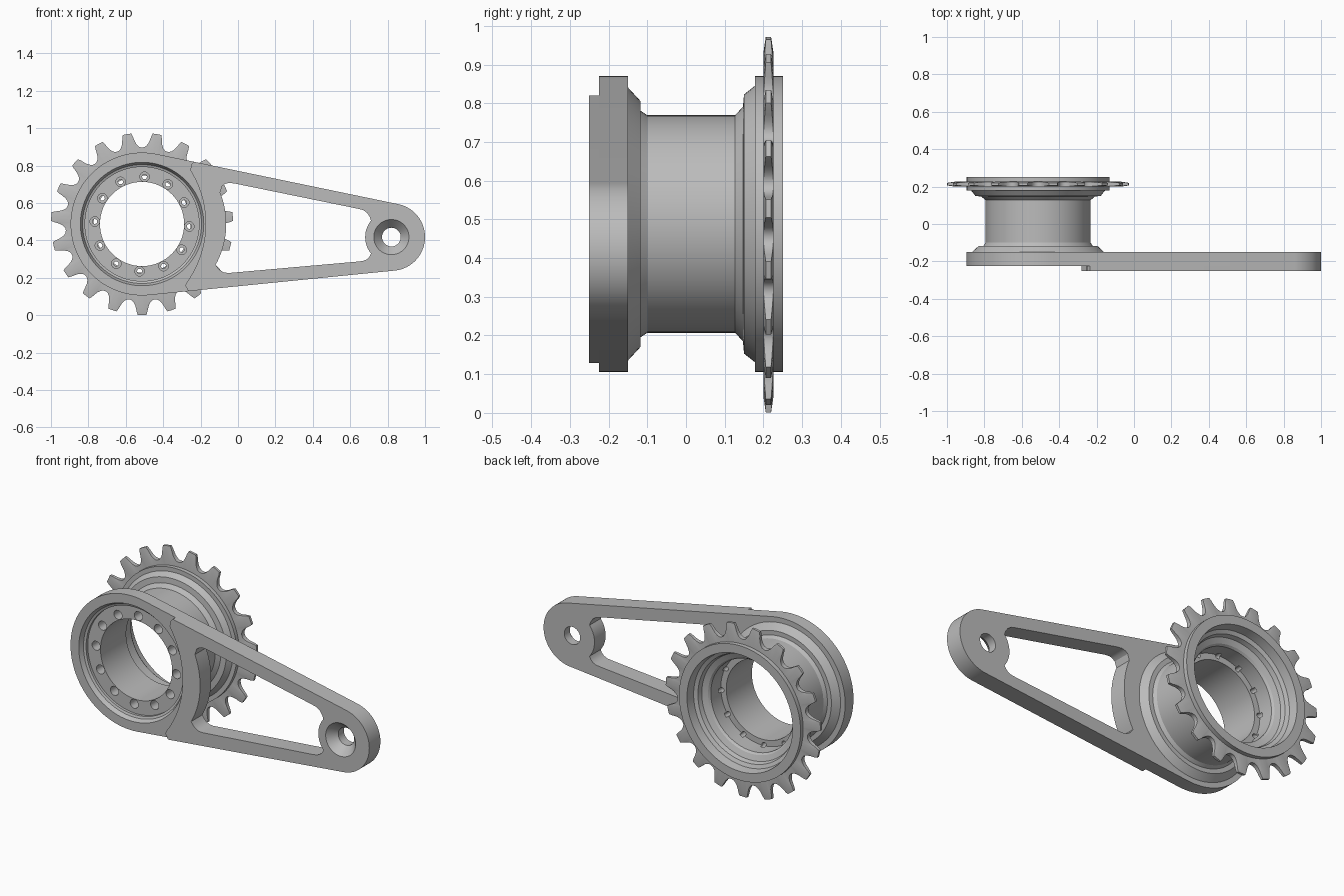
import bpy, bmesh
from math import sin, cos, radians, pi, atan2, asin, hypot
from mathutils import Matrix

if "Cube" in bpy.data.objects:
    bpy.data.objects.remove(bpy.data.objects["Cube"])

steel = bpy.data.materials.new("grey_steel")
steel.use_nodes = True
steel.diffuse_color = (0.5, 0.5, 0.5, 1)
steel.node_tree.nodes["Principled BSDF"].inputs["Base Color"].default_value = (0.5, 0.5, 0.5, 1)

HUB = (-0.513, 0.488)    # hub centre, x and z
PIN = (0.82, 0.418)      # arm end centre
R_HUB, R_PIN = 0.382, 0.18


def polar(c, r, deg):
    return (c[0] + r * cos(radians(deg)), c[1] + r * sin(radians(deg)))


def arc(c, r, a, b, n):
    return [polar(c, r, a + (b - a) * i / n) for i in range(n + 1)]


def circle(c, r, n=96):
    return arc(c, r, 0, 360, n)[:-1]


def finish(name, bm):
    """Turn a bmesh into a shaded object with the steel material."""
    bmesh.ops.remove_doubles(bm, verts=bm.verts, dist=1e-5)
    bmesh.ops.recalc_face_normals(bm, faces=bm.faces)
    me = bpy.data.meshes.new(name)
    bm.to_mesh(me)
    bm.free()
    me.materials.append(steel)
    me.shade_smooth()
    me.set_sharp_from_angle(angle=radians(28))
    ob = bpy.data.objects.new(name, me)
    bpy.context.collection.objects.link(ob)
    return ob


def loft_ring(name, sections):
    """Join closed cross-sections into a closed ring."""
    bm = bmesh.new()
    rows = [[bm.verts.new(p) for p in s] for s in sections]
    for i, row in enumerate(rows):
        nxt = rows[(i + 1) % len(rows)]
        for j in range(len(row)):
            k = (j + 1) % len(row)
            bm.faces.new((row[j], row[k], nxt[k], nxt[j]))
    return finish(name, bm)


def lathe(name, c, profile, n=96):
    """Revolve (radius, y) points about the y direction through c."""
    sections = []
    for i in range(n):
        pts = [(polar(c, r, 360 * i / n), y) for r, y in profile]
        sections.append([(p[0], y, p[1]) for p, y in pts])
    return loft_ring(name, sections)


def plate(name, outlines, y0, y1):
    """Extrude outlines (first the border, then the holes) from y0 to y1."""
    cu = bpy.data.curves.new(name, 'CURVE')
    cu.dimensions = '2D'
    cu.fill_mode = 'BOTH'
    cu.extrude = (y1 - y0) / 2
    for pts in outlines:
        sp = cu.splines.new('POLY')
        sp.points.add(len(pts) - 1)
        for p, q in zip(sp.points, pts):
            p.co = (q[0], q[1], 0, 1)
        sp.use_cyclic_u = True
    tmp = bpy.data.objects.new(name + "_outline", cu)
    bpy.context.collection.objects.link(tmp)
    me = bpy.data.meshes.new_from_object(tmp.evaluated_get(bpy.context.evaluated_depsgraph_get()))
    bpy.data.objects.remove(tmp)
    bm = bmesh.new()
    bm.from_mesh(me)
    bpy.data.meshes.remove(me)
    bm.transform(Matrix.Translation((0, (y0 + y1) / 2, 0)) @ Matrix.Rotation(pi / 2, 4, 'X'))
    return finish(name, bm)


# Arm outline: two circles joined by their tangents
dx, dz = PIN[0] - HUB[0], PIN[1] - HUB[1]
axis = atan2(dz, dx) * 180 / pi
lean = 90 - asin((R_HUB - R_PIN) / hypot(dx, dz)) * 180 / pi
top, low = axis + lean, axis - lean
nose = arc(PIN, R_PIN, low, top, 40)
border = nose + arc(HUB, R_HUB, top, low + 360, 70)


def on_tangent(deg, x):
    a, b = polar(HUB, R_HUB, deg), polar(PIN, R_PIN, deg)
    return (x, a[1] + (b[1] - a[1]) * (x - a[0]) / (b[0] - a[0]))


# Window with curved ends that follow the hub and the arm end
window = (arc(HUB, 0.45, -29, 22, 20)
          + [(-0.085, 0.69), (-0.07, 0.702), (-0.05, 0.708), (-0.02, 0.705)]
          + [(0.64, 0.57), (0.67, 0.562), (0.69, 0.547), (0.704, 0.527)]
          + arc(PIN, 0.14, 141, 219, 14)
          + [(0.704, 0.315), (0.69, 0.3), (0.67, 0.291), (0.64, 0.287)]
          + [(-0.05, 0.226), (-0.075, 0.229), (-0.095, 0.24), (-0.11, 0.256)])
pin_hole = circle(PIN, 0.094, 64)
plate("arm_base", [border, window, pin_hole, circle(HUB, 0.335)], -0.225, -0.15)

# Raised front layer of the arm, ending in an arc beside the hub
raised = (nose + [on_tangent(top, -0.21), on_tangent(top, -0.235), (-0.25, 0.805)]
          + arc((-0.71, 0.49), 0.537, 32, -35, 30)
          + [(-0.282, 0.16), on_tangent(low, -0.265), on_tangent(low, -0.24)])
plate("arm_front_layer", [raised, window, pin_hole], -0.25, -0.225)

# Countersunk hole at the arm end
lathe("countersink", PIN, [(0.094, -0.25), (0.05, -0.2), (0.05, -0.15), (0.094, -0.15)], 64)

# Hub: recessed front, barrel and rear flange in one turned profile
hub = lathe("hub", HUB, [
    (0.335, -0.225), (0.33, -0.225), (0.318, -0.2), (0.305, -0.195), (0.305, -0.18),
    (0.225, -0.18), (0.225, 0.05), (0.259, 0.05), (0.259, 0.14), (0.268, 0.152),
    (0.298, 0.165), (0.305, 0.19), (0.325, 0.2), (0.332, 0.25),
    (0.382, 0.25), (0.382, 0.178), (0.357, 0.178), (0.335, 0.15), (0.303, 0.147),
    (0.281, 0.127), (0.281, -0.1), (0.293, -0.118), (0.318, -0.118),
    (0.353, -0.15), (0.335, -0.15)])


# Twelve stepped bolt holes around the bore
def drill(target, radius, y0, y1):
    bm = bmesh.new()
    for i in range(12):
        x, z = polar(HUB, 0.253, 87 + 30 * i)
        m = Matrix.Translation((x, (y0 + y1) / 2, z)) @ Matrix.Rotation(pi / 2, 4, 'X')
        bmesh.ops.create_cone(bm, cap_ends=True, segments=20, radius1=radius,
                              radius2=radius, depth=y1 - y0, matrix=m)
    cutter = finish("bolt_hole_cutter", bm)
    cutter.hide_render = True
    mod = target.modifiers.new("bolt_holes", 'BOOLEAN')
    mod.object = cutter
    mod.operation = 'DIFFERENCE'
    mod.solver = 'EXACT'
    me = bpy.data.meshes.new_from_object(target.evaluated_get(bpy.context.evaluated_depsgraph_get()))
    target.modifiers.clear()
    target.data = me
    me.set_sharp_from_angle(angle=radians(28))
    bpy.data.objects.remove(cutter)


drill(hub, 0.0255, -0.3, -0.06)
drill(hub, 0.013, -0.1, 0.07)

# Sprocket: nineteen teeth, thinner towards the tips
TEETH, MID, HALF = 19, 0.213, 0.013
flank = [(2.7, 0.487), (3.5, 0.47), (4.1, 0.452), (4.9, 0.435), (6.2, 0.42), (7.8, 0.411)]
half_tooth = [(-a, r) for a, r in reversed(flank)] + [(0, 0.487)] + flank
sections = []
for t in range(TEETH):
    for a, r in half_tooth + [(180 / TEETH, 0.409)]:
        ang = -90 + t * 360 / TEETH + a
        shoulder = (r + 0.405) / 2
        tip = HALF - 0.006 * (r - 0.405) / 0.08
        loop = [(0.345, -HALF), (shoulder, -HALF), (r, -tip),
                (r, tip), (shoulder, HALF), (0.345, HALF)]
        sections.append([(HUB[0] + q * cos(radians(ang)), MID + y,
                          HUB[1] + q * sin(radians(ang))) for q, y in loop])
loft_ring("sprocket", sections)
